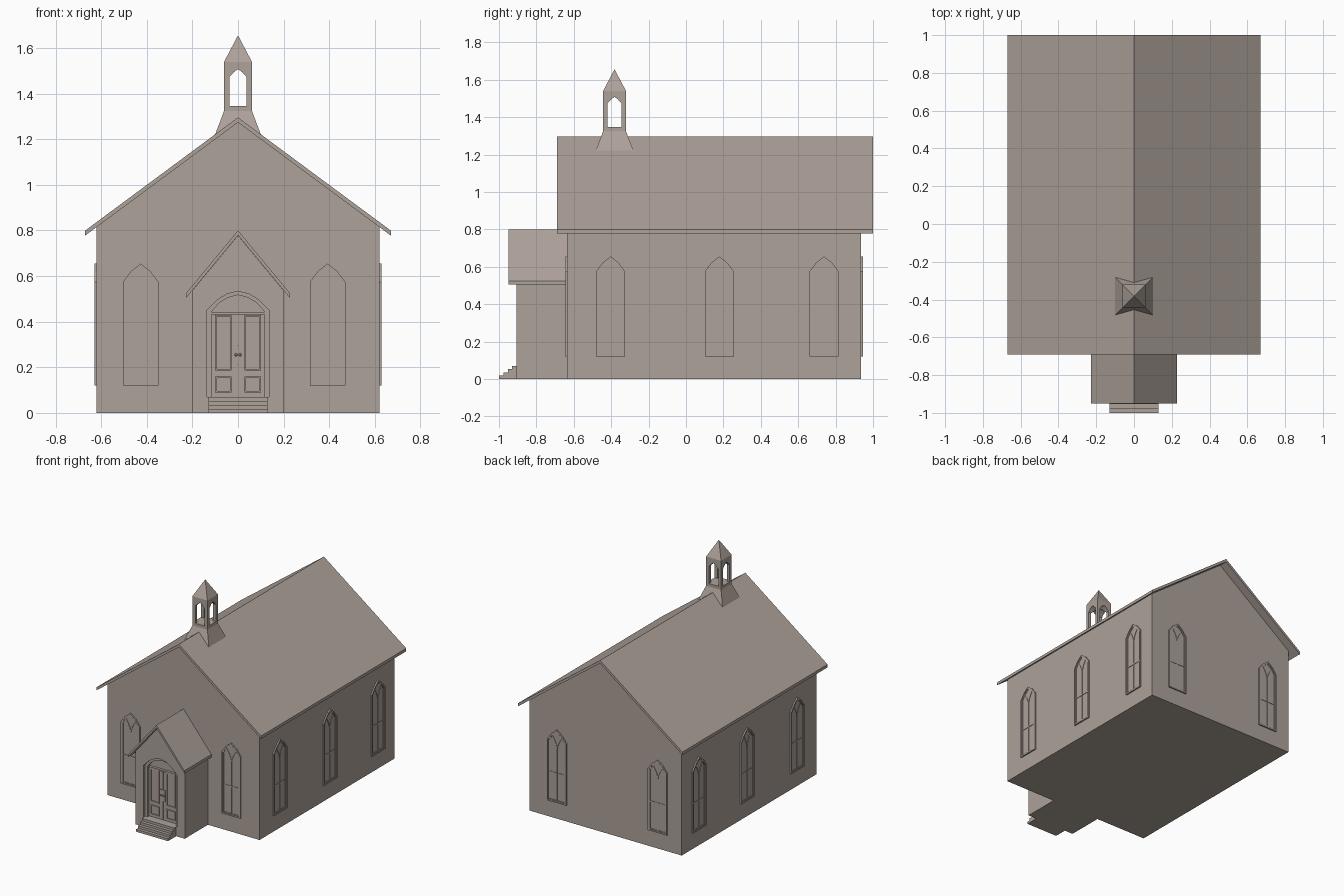
import bpy, bmesh
from math import radians, sqrt
from mathutils import Matrix, Vector

if "Cube" in bpy.data.objects:
    bpy.data.objects.remove(bpy.data.objects["Cube"])


def material(name, rgb):
    m = bpy.data.materials.new(name)
    m.diffuse_color = (*rgb, 1)
    m.use_nodes = True
    m.node_tree.nodes["Principled BSDF"].inputs["Base Color"].default_value = m.diffuse_color
    return m


STONE = material("stone", (0.42, 0.36, 0.32))


def facing(angle=0, pos=(0, 0, 0)):
    """Profile space (u right, v up, w outward) to world; 0 faces -y, 90 faces +x."""
    return (Matrix.Translation(pos) @ Matrix.Rotation(radians(angle), 4, 'Z')
            @ Matrix.Rotation(radians(90), 4, 'X'))


def prism(bm, pts, w0, w1):
    a = [bm.verts.new((u, v, w0)) for u, v in pts]
    b = [bm.verts.new((u, v, w1)) for u, v in pts]
    bm.faces.new(a[::-1])
    bm.faces.new(b)
    for i in range(len(a)):
        j = (i + 1) % len(a)
        bm.faces.new((a[i], a[j], b[j], b[i]))


def box(bm, u0, u1, v0, v1, w0, w1):
    prism(bm, [(u0, v0), (u1, v0), (u1, v1), (u0, v1)], w0, w1)


def ring(bm, outer, inner, w0, w1):
    loops = [[bm.verts.new((u, v, w)) for u, v in p]
             for p, w in ((outer, w0), (outer, w1), (inner, w1), (inner, w0))]
    n = len(outer)
    for k in range(4):
        p, q = loops[k], loops[(k + 1) % 4]
        for i in range(n):
            j = (i + 1) % n
            bm.faces.new((p[i], p[j], q[j], q[i]))


def strip(bm, path, width, w0, w1):
    """Flat bar following a 2D path."""
    path = [Vector(p) for p in path]
    left, right = [], []
    for i, p in enumerate(path):
        d = (path[min(i + 1, len(path) - 1)] - path[max(i - 1, 0)]).normalized()
        n = Vector((-d.y, d.x)) * width / 2
        left.append(p + n)
        right.append(p - n)
    prism(bm, right + left[::-1], w0, w1)


def finish(name, bm, matrix=Matrix()):
    bmesh.ops.transform(bm, matrix=matrix, verts=bm.verts)
    bmesh.ops.recalc_face_normals(bm, faces=bm.faces)
    mesh = bpy.data.meshes.new(name)
    bm.to_mesh(mesh)
    bm.free()
    mesh.materials.append(STONE)
    ob = bpy.data.objects.new(name, mesh)
    bpy.context.collection.objects.link(ob)
    return ob


def extrude(name, pts, w0, w1, matrix):
    bm = bmesh.new()
    prism(bm, pts, w0, w1)
    return finish(name, bm, matrix)


def cut(ob, cutter):
    mod = ob.modifiers.new("cut", 'BOOLEAN')
    mod.operation, mod.solver, mod.object = 'DIFFERENCE', 'EXACT', cutter
    bpy.context.view_layer.objects.active = ob
    bpy.ops.object.modifier_apply(modifier=mod.name)
    bpy.data.objects.remove(cutter)


def mirrored(right):
    """Close a right-hand outline (bottom to apex on u=0) with its mirror image."""
    return right + [(-u, v) for u, v in right[::-1] if u > 0]


def gabled(name, half, slope, ridge, y0, y1):
    return extrude(name, mirrored([(half, 0), (half, ridge - slope * half), (0, ridge)]),
                   -y1, -y0, facing())


def roof(name, half, ridge, eave, thick, y0, y1):
    pts = [(-half, eave - thick), (0, ridge - thick), (half, eave - thick),
           (half, eave), (0, ridge), (-half, eave)]
    return extrude(name, pts, -y1, -y0, facing())


# Main hall and its overhanging roof
gabled("hall_walls", 0.62, 0.739, 1.275, -0.635, 0.935)
roof("hall_roof", 0.67, 1.296, 0.80, 0.022, -0.69, 1.0)

# Porch with arched door recess
porch = gabled("porch_walls", 0.20, 1.206, 0.778, -0.905, -0.625)
roof("porch_roof", 0.228, 0.80, 0.525, 0.021, -0.95, -0.625)


def door_arch(d):
    return mirrored([(0.136 - d, 0.07), (0.136 - d, 0.45 - d * 0.3), (0.092 - d * 0.5, 0.495 - d * 0.6),
                     (0.047 - d * 0.2, 0.522 - d * 0.8), (0, 0.533 - d * 0.8)])


cut(porch, extrude("door_cutter", door_arch(0), 0.865, 0.95, facing()))

# Door surround, transom and the two leaves (w measured from the recess back)
at_door = facing(0, (0, -0.865, 0))
bm = bmesh.new()
ring(bm, door_arch(0), door_arch(0.02), -0.005, 0.022)
box(bm, -0.117, 0.117, 0.432, 0.442, -0.005, 0.018)
finish("door_surround", bm, at_door)

bm = bmesh.new()
for s in (-1, 1):
    lo, hi = sorted((s * 0.002, s * 0.116))
    box(bm, lo, hi, 0.072, 0.434, -0.005, 0.006)
    for v0, v1 in ((0.09, 0.16), (0.185, 0.43)):
        rect = lambda d: [(s * 0.064 + a * (0.036 - d), (v0 + v1) / 2 + b * ((v1 - v0) / 2 - d))
                          for a, b in ((-1, -1), (1, -1), (1, 1), (-1, 1))]
        ring(bm, rect(0), rect(0.007), 0.005, 0.013)
finish("door_leaves", bm, at_door)

bm = bmesh.new()
box(bm, -0.021, 0.021, 0.213, 0.295, 0.005, 0.012)
for s in (-1, 1):
    bmesh.ops.create_uvsphere(bm, u_segments=8, v_segments=6, radius=0.007,
                              matrix=Matrix.Translation((s * 0.009, 0.255, 0.016)))
finish("door_lock_plate", bm, at_door)

# Entrance steps: stair profile in (y, z) extruded across x
stair = [(-0.90, 0)]
for i in range(4):
    y = -1.0 + i * 0.0235
    stair += [(y, i * 0.0175), (y, (i + 1) * 0.0175)]
stair += [(-0.90, 0.07)]
stair = stair[1:] + stair[:1]
extrude("entrance_steps", stair, -0.13, 0.13, facing(90))


# Lancet windows with forked tracery
def lancet(d):
    return mirrored([(0.0775 - d, d), (0.0775 - d, 0.455 - d * 0.4),
                     (0.042 - d * 0.55, 0.502 - d * 0.85), (0, 0.535 - d * 1.3)])


def window(name, angle, pos):
    bm = bmesh.new()
    prism(bm, lancet(0.008), -0.005, 0.002)                    # glass
    ring(bm, lancet(0), lancet(0.010), -0.005, 0.010)          # outer frame
    ring(bm, lancet(0.009), lancet(0.016), -0.005, 0.006)      # inner frame
    box(bm, -0.003, 0.003, 0.014, 0.40, 0.001, 0.006)          # mullion
    box(bm, -0.064, 0.064, 0.210, 0.219, 0.001, 0.005)         # crossbar
    for s in (-1, 1):
        strip(bm, [(0, 0.395), (s * 0.008, 0.428), (s * 0.021, 0.456), (s * 0.038, 0.482)],
              0.006, 0.001, 0.0055)
    finish(name, bm, facing(angle, pos))


for n, x in enumerate((-0.427, 0.393), 1):
    window(f"front_window_{n}", 0, (x, -0.635, 0.12))
    window(f"back_window_{n}", 180, (x, 0.935, 0.12))
for n, y in enumerate((-0.403, 0.178, 0.738), 1):
    window(f"right_window_{n}", 90, (0.62, y, 0.12))
    window(f"left_window_{n}", -90, (-0.62, y, 0.12))

# Bell turret: flared base, open belfry and pyramid cap
TY = -0.382


def frustum(name, half0, half1, z0, z1):
    bm = bmesh.new()
    place = Matrix.Translation((0, TY, (z0 + z1) / 2)) @ Matrix.Rotation(radians(45), 4, 'Z')
    bmesh.ops.create_cone(bm, cap_ends=True, segments=4, radius1=half0 * sqrt(2),
                          radius2=half1 * sqrt(2), depth=z1 - z0, matrix=place)
    bmesh.ops.remove_doubles(bm, verts=bm.verts, dist=1e-5)
    return finish(name, bm)


frustum("turret_base", 0.10, 0.061, 1.222, 1.325)
belfry = frustum("turret_belfry", 0.061, 0.061, 1.325, 1.54)
frustum("turret_cap", 0.061, 0.0, 1.54, 1.656)
opening = mirrored([(0.038, 1.347), (0.038, 1.473), (0.018, 1.495), (0, 1.508)])
for angle in (0, 90):
    cut(belfry, extrude("belfry_cutter", opening, -0.2, 0.2, facing(angle, (0, TY, 0))))
